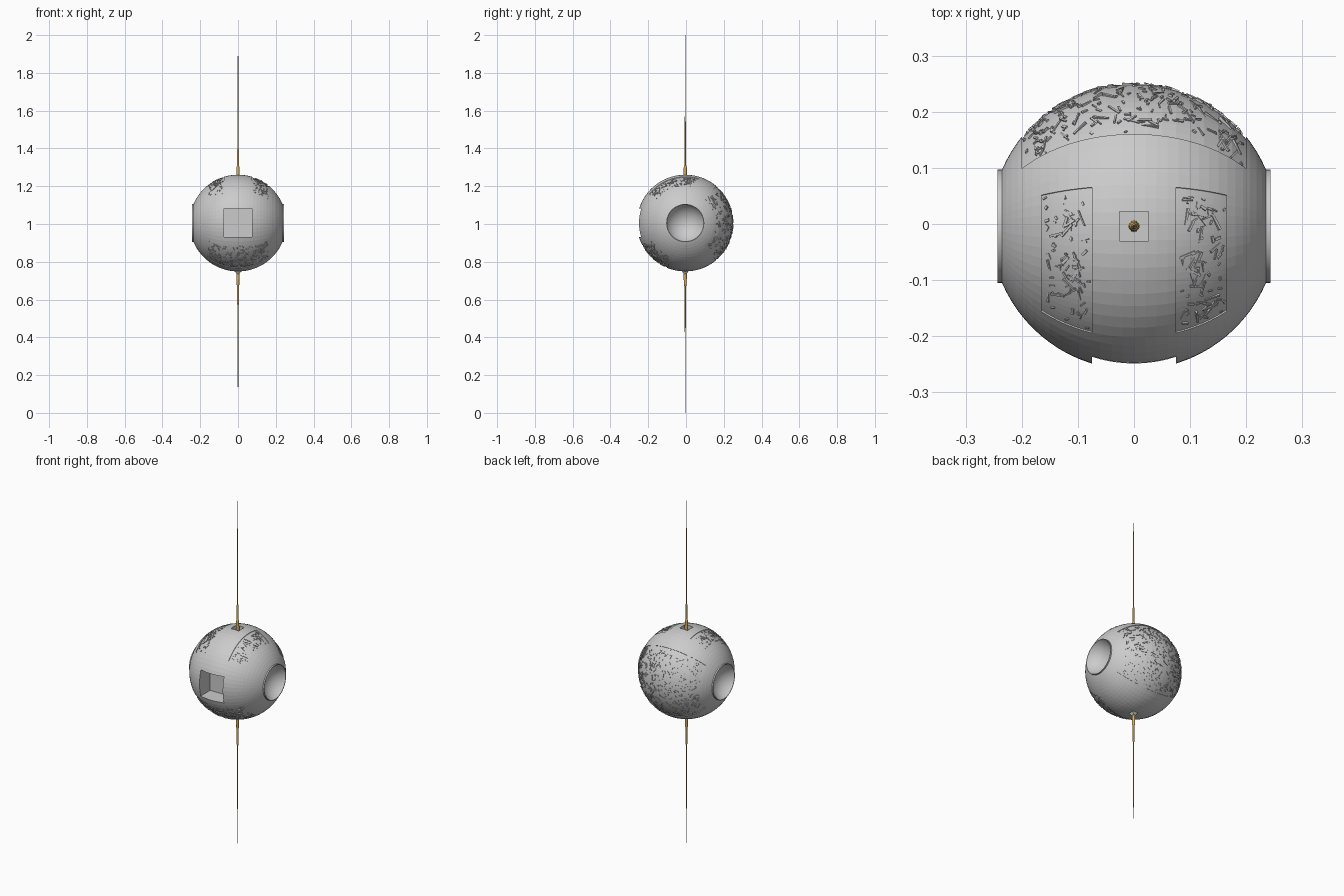
import bpy, bmesh, random
from math import sqrt, cos, sin, radians, pi
from mathutils import Vector, Matrix

if "Cube" in bpy.data.objects:
    bpy.data.objects.remove(bpy.data.objects["Cube"])

random.seed(4)
R = 0.256
C = Vector((0, -0.004, 1.005))

gold = bpy.data.materials.new("gold")
gold.diffuse_color = (0.65, 0.42, 0.12, 1)
gold.use_nodes = True
gold.node_tree.nodes["Principled BSDF"].inputs["Base Color"].default_value = gold.diffuse_color


def make(name, bm, mat=None):
    bmesh.ops.recalc_face_normals(bm, faces=bm.faces)
    me = bpy.data.meshes.new(name)
    bm.to_mesh(me)
    bm.free()
    ob = bpy.data.objects.new(name, me)
    bpy.context.collection.objects.link(ob)
    if mat:
        me.materials.append(mat)
    return ob


def on_sphere(x, phi, r):
    """Point on the hull: x along the dish axis, phi from +y towards +z."""
    q = sqrt(max(r * r - x * x, 0))
    return C + Vector((x, q * cos(radians(phi)), q * sin(radians(phi))))


def box(name, lo, hi):
    bm = bmesh.new()
    lo, hi = Vector(lo), Vector(hi)
    m = Matrix.Translation((lo + hi) / 2) @ Matrix.Diagonal((*(hi - lo), 1))
    bmesh.ops.create_cube(bm, size=1, matrix=m)
    return make(name, bm)


def lathe(name, profile, steps, matrix, mat=None):
    """Revolve (radius, height) points about local z."""
    bm = bmesh.new()
    vs = [bm.verts.new((r, 0, h)) for r, h in profile]
    es = [bm.edges.new(p) for p in zip(vs, vs[1:])]
    bmesh.ops.spin(bm, geom=vs + es, cent=(0, 0, 0), axis=(0, 0, 1),
                   angle=2 * pi, steps=steps, use_duplicate=False)
    bmesh.ops.remove_doubles(bm, verts=bm.verts, dist=1e-5)
    bm.transform(matrix)
    return make(name, bm, mat)


def patch_cutter(x0, x1, p0, p1, depth):
    """Curved block that sinks a panel into the hull."""
    nx, n = 16, 24
    bm = bmesh.new()
    layers = [[[bm.verts.new(on_sphere(x0 + (x1 - x0) * i / nx, p0 + (p1 - p0) * j / n, r))
                for j in range(n + 1)] for i in range(nx + 1)] for r in (R - depth, R + 0.02)]
    for g in layers:
        for i in range(nx):
            for j in range(n):
                bm.faces.new((g[i][j], g[i + 1][j], g[i + 1][j + 1], g[i][j + 1]))
    a, b = layers
    for i in range(nx):
        for j in (0, n):
            bm.faces.new((a[i][j], a[i + 1][j], b[i + 1][j], b[i][j]))
    for j in range(n):
        for i in (0, nx):
            bm.faces.new((a[i][j], a[i][j + 1], b[i][j + 1], b[i][j]))
    return make("panel_cutter", bm)


def greebles(name, x0, x1, p0, p1, count):
    """Scattered slivers of machinery poking out of a panel."""
    bm = bmesh.new()
    for _ in range(count):
        length = random.choice((0.006, 0.008, 0.012, 0.02, 0.03))
        width = random.uniform(0.002, 0.005)
        m = length / 2 + 0.002
        mp = m / 0.2 * 57
        x = random.uniform(x0 + m, x1 - m)
        phi = random.uniform(p0 + mp, p1 - mp)
        p = on_sphere(x, phi, R - 0.005 + random.uniform(-0.001, 0.001))
        rot = (p - C).to_track_quat('Z', 'X').to_matrix().to_4x4()
        rot = rot @ Matrix.Rotation(random.uniform(0, pi), 4, 'Z')
        rot = rot @ Matrix.Rotation(random.uniform(-0.15, 0.15), 4, 'Y')
        mat = Matrix.Translation(p) @ rot @ Matrix.Diagonal((length, width, 0.009, 1))
        bmesh.ops.create_cube(bm, size=1, matrix=mat)
    return make(name, bm)


# Hull: faceted ball with its poles on the dish axis
bm = bmesh.new()
bmesh.ops.create_uvsphere(bm, u_segments=64, v_segments=40, radius=R)
bm.transform(Matrix.Translation(C) @ Matrix.Rotation(pi / 2, 4, 'Y'))
hull = make("hull", bm)

# Sunken panels: x range, angle range, number of slivers
panels = {
    "back_panel": (-0.2, 0.2, -50, 50, 420),
    "top_panel_left": (-0.165, -0.075, 107, 141, 75),
    "top_panel_right": (0.075, 0.165, 107, 141, 75),
    "lower_front_panel": (-0.165, 0.165, 207, 248, 190),
}
panels["top_panel_left"] = (-0.165, -0.075, 73 + 0.5, 141, 80)
panels["top_panel_right"] = (0.075, 0.165, 73 + 0.5, 141, 80)
cutters = []
for name, (x0, x1, p0, p1, count) in panels.items():
    cutters.append(patch_cutter(x0, x1, p0, p1, 0.003))
    greebles(name + "_details", x0, x1, p0, p1, count)

# Front window and the square antenna socket
cutters.append(box("window_cutter", (-0.075, -0.4, 0.93), (0.075, -0.15, 1.083)))
cutters.append(box("socket_cutter", (-0.026, -0.03, 1.235), (0.026, 0.022, 1.3)))

# Side dishes with a thin collar
for side, name in ((1, "right_dish"), (-1, "left_dish")):
    m = Matrix.Translation(C) @ Matrix.Rotation(side * pi / 2, 4, 'Y')
    cutters.append(lathe("dish_cutter", [(0, 0.16), (0.0995, 0.16), (0.0995, 0.3), (0, 0.3)], 48, m))
    rho, depth = 0.11, 0.06
    bowl = [(rho * sin(a), 0.243 - depth + rho * (1 - cos(a)))
            for a in [i / 12 * 1.097 for i in range(13)]]
    dish = lathe(name, bowl + [(0.101, 0.243), (0.101, 0.225)], 48, m)
    bpy.context.view_layer.objects.active = dish
    dish.select_set(True)
    bpy.ops.object.shade_smooth_by_angle(angle=radians(35))
    dish.select_set(False)

# Carve the hull
bpy.context.view_layer.objects.active = hull
for c in cutters:
    mod = hull.modifiers.new("cut", 'BOOLEAN')
    mod.object, mod.operation, mod.solver = c, 'DIFFERENCE', 'EXACT'
    bpy.ops.object.modifier_apply(modifier=mod.name)
    bpy.data.objects.remove(c)

# Pointed collar under the hull
axis = Matrix.Translation((0, C.y, 0))
lathe("lower_collar", [(0, 0.765), (0.04, 0.762), (0.022, 0.748), (0.01, 0.735), (0, 0.735)], 4,
      axis @ Matrix.Rotation(pi / 4, 4, 'Z'))

# Telescopic antennas
lathe("upper_antenna", [(0, 1.22), (0.0105, 1.22), (0.008, 1.30), (0.005, 1.31), (0.005, 1.39),
                        (0.003, 1.40), (0.002, 1.84), (0, 1.84)], 12, axis, gold)
lathe("upper_antenna_tip", [(0, 1.83), (0.0015, 1.83), (0.001, 2.0), (0, 2.0)], 8, axis)
lathe("lower_antenna", [(0, 0.77), (0.009, 0.77), (0.0075, 0.68), (0.005, 0.67), (0.005, 0.58),
                        (0.003, 0.57), (0.002, 0.2), (0, 0.2)], 12, axis, gold)
lathe("lower_antenna_tip", [(0, 0.21), (0.0015, 0.21), (0.001, 0), (0, 0)], 8, axis)
